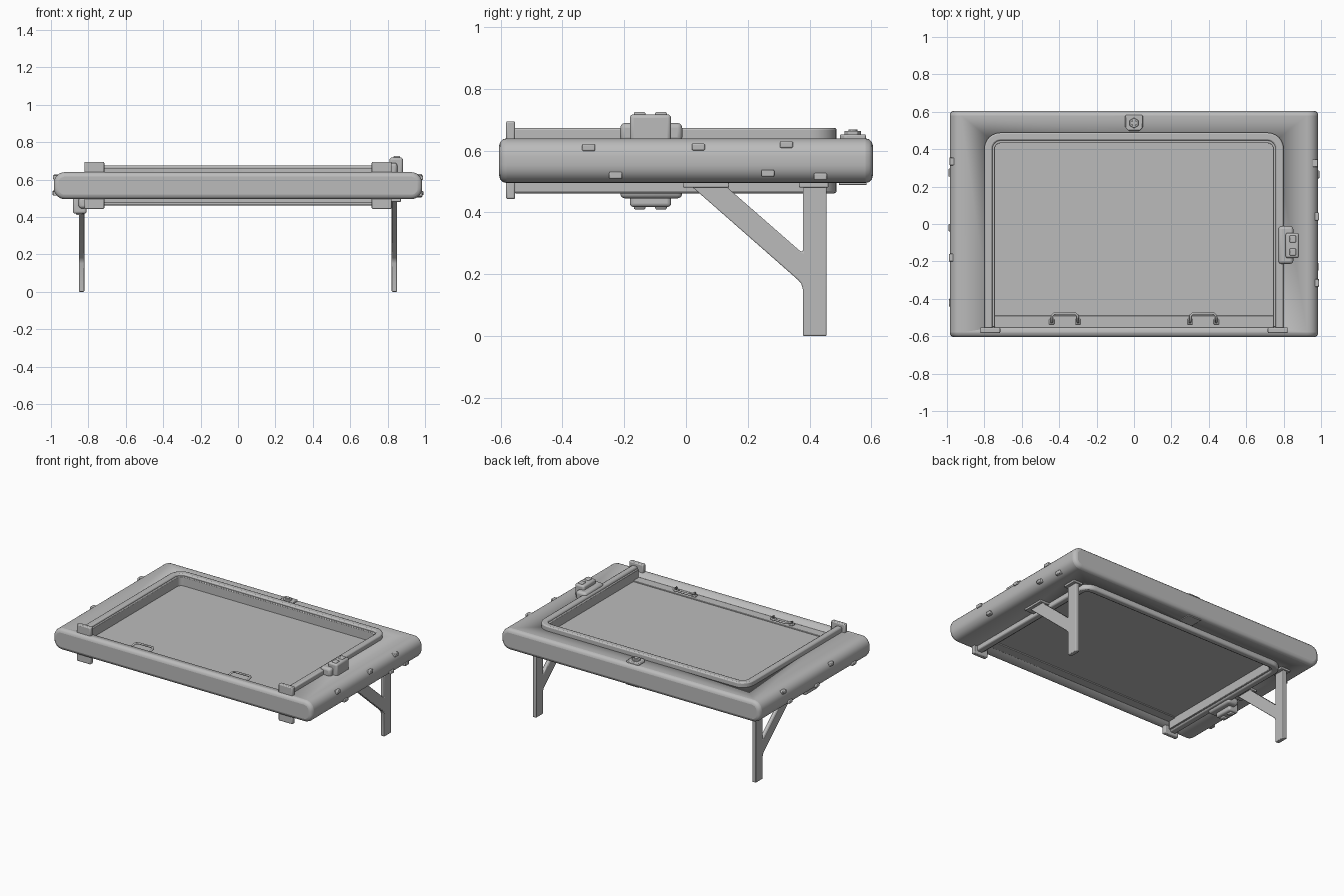
import bpy, math
from mathutils import Vector

if "Cube" in bpy.data.objects:
    bpy.data.objects.remove(bpy.data.objects["Cube"])

grey = bpy.data.materials.new("plain grey")
grey.diffuse_color = (0.5, 0.5, 0.5, 1)
grey.use_nodes = True
grey.node_tree.nodes["Principled BSDF"].inputs["Base Color"].default_value = grey.diffuse_color
ZM = 0.5675  # middle height of the door slab


def finish(ob, bevel=0, seg=2):
    ob.data.materials.append(grey)
    if bevel:
        m = ob.modifiers.new("bevel", 'BEVEL')
        m.width, m.segments, m.limit_method = bevel, seg, 'ANGLE'
    bpy.context.view_layer.objects.active = ob
    ob.select_set(True)
    bpy.ops.object.shade_smooth_by_angle(angle=math.radians(35))
    ob.select_set(False)
    return ob


def prism(name, pts, axis, a, b, bevel=0, seg=2):
    """Outline extruded from a to b along x, y or z."""
    def place(p, t):
        v = list(p)
        v.insert('xyz'.index(axis), t)
        return v
    n = len(pts)
    verts = [place(p, a) for p in pts] + [place(p, b) for p in pts]
    faces = [list(range(n))[::-1], list(range(n, 2 * n))]
    faces += [[i, (i + 1) % n, (i + 1) % n + n, i + n] for i in range(n)]
    me = bpy.data.meshes.new(name)
    me.from_pydata(verts, [], faces)
    ob = bpy.data.objects.new(name, me)
    bpy.context.collection.objects.link(ob)
    bpy.context.view_layer.objects.active = ob
    ob.select_set(True)
    bpy.ops.object.mode_set(mode='EDIT')
    bpy.ops.mesh.select_all(action='SELECT')
    bpy.ops.mesh.normals_make_consistent(inside=False)
    bpy.ops.object.mode_set(mode='OBJECT')
    ob.select_set(False)
    return finish(ob, bevel, seg)


def box(name, x0, x1, y0, y1, z0, z1, bevel=0, seg=2):
    return prism(name, [(x0, y0), (x1, y0), (x1, y1), (x0, y1)], 'z', z0, z1, bevel, seg)


def arc(cx, cy, r, a0, a1, n=7):
    return [(cx + r * math.cos(math.radians(a0 + (a1 - a0) * i / (n - 1))),
             cy + r * math.sin(math.radians(a0 + (a1 - a0) * i / (n - 1)))) for i in range(n)]


def u_frame(name, xo, yo, ro, xi, yi, ri, y0, z0, z1, bevel):
    """U-shaped frame, open toward the front, with rounded back corners."""
    outer = [(xo, y0)] + arc(xo - ro, yo - ro, ro, 0, 90) + arc(ro - xo, yo - ro, ro, 90, 180) + [(-xo, y0)]
    inner = [(xi, y0)] + arc(xi - ri, yi - ri, ri, 0, 90) + arc(ri - xi, yi - ri, ri, 90, 180) + [(-xi, y0)]
    return prism(name, outer + inner[::-1], 'z', z0, z1, bevel)


# Padded slab with rounded ends, cut through by the window opening
ends = []
for sx, sz, a0 in ((1, -1, -90), (1, 1, 0), (-1, 1, 90), (-1, -1, 180)):
    ends += [(sx * 0.925 + 0.06 * math.cos(math.radians(a0 + 90 * i / 6)),
              ZM + sz * 0.0125 + 0.06 * math.sin(math.radians(a0 + 90 * i / 6))) for i in range(7)]
slab = prism("padded_slab", ends, 'y', -0.605, 0.605, 0.024, 3)
cutter = box("opening_cutter", -0.758, 0.758, -0.553, 0.445, 0.3, 0.8)
cutter.hide_render = True
cutter.display_type = 'WIRE'
cut = slab.modifiers.new("opening", 'BOOLEAN')
cut.object, cut.operation, cut.solver = cutter, 'DIFFERENCE', 'EXACT'

# Recessed panel with a sill along the front
box("recessed_panel", -0.759, 0.759, -0.554, 0.446, 0.535, 0.598)
box("front_sill", -0.746, 0.746, -0.554, -0.49, 0.528, 0.605, 0.003)

# Weather seal: raised outer rail and slightly lower inner lip
u_frame("outer_rail", 0.80, 0.488, 0.085, 0.757, 0.446, 0.045, -0.56, 0.462, 0.674, 0.008)
u_frame("inner_lip", 0.762, 0.452, 0.045, 0.744, 0.432, 0.03, -0.55, 0.474, 0.66, 0.003)

for s in (-1, 1):
    # Stop plates closing the rail ends
    x0, x1 = sorted((s * 0.715, s * 0.822))
    for z0, z1 in ((0.63, 0.695), (0.443, 0.505)):
        box("rail_stop", x0, x1, -0.583, -0.553, z0, z1, 0.006)

    # Pull handles above the sill
    cu = bpy.data.curves.new("pull_handle", 'CURVE')
    cu.dimensions = '3D'
    cu.bevel_depth, cu.bevel_resolution, cu.use_fill_caps = 0.007, 1, True
    path = [(-0.07, -0.525, 0.60), (-0.07, -0.525, 0.625), (-0.068, -0.49, 0.63), (-0.055, -0.478, 0.63)]
    path += [(-x, y, z) for x, y, z in path[::-1]]
    sp = cu.splines.new('POLY')
    sp.points.add(len(path) - 1)
    for p, (x, y, z) in zip(sp.points, path):
        p.co = (x + s * 0.37, y, z, 1)
    cu.materials.append(grey)
    bpy.context.collection.objects.link(bpy.data.objects.new("pull_handle", cu))
    for dx in (-0.07, 0.07):
        x = s * 0.37 + dx
        box("handle_foot", x - 0.014, x + 0.014, -0.538, -0.508, 0.60, 0.615, 0.004)

    # Bracket leg: post with a diagonal brace, and its mounting plates
    x0, x1 = sorted((s * 0.822, s * 0.85))
    leg = [(0.378, 0), (0.455, 0), (0.455, 0.49), (0.378, 0.49), (0.378, 0.272), (0.368, 0.276),
           (0.137, 0.478), (0.137, 0.487), (0.015, 0.487), (0.362, 0.182), (0.373, 0.17), (0.378, 0.152)]
    prism("bracket_leg", leg, 'x', x0, x1, 0.004)
    xm = s * 0.836
    box("post_mount", xm - 0.035, xm + 0.035, 0.366, 0.462, 0.481, 0.5, 0.003)
    box("brace_mount", xm - 0.035, xm + 0.035, -0.01, 0.14, 0.481, 0.5, 0.003)

    # Latch: on top at the right, turned underneath at the left
    def latch(name, xa, xb, y0, y1, za, zb, bevel):
        xs = sorted((s * xa, s * xb))
        zs = sorted((ZM + s * za, ZM + s * zb))
        return box(name, *xs, y0, y1, *zs, bevel, 3)
    latch("latch_base", 0.772, 0.852, -0.213, -0.012, 0.06, 0.122, 0.016)
    latch("latch_body", 0.81, 0.882, -0.182, -0.048, 0.06, 0.15, 0.012)
    for y in (-0.15, -0.081):
        latch("latch_button", 0.832, 0.866, y - 0.019, y + 0.019, 0.14, 0.158, 0.006)

# Small clips along both ends
clips = {1: [(-0.315, 0.61), (0.04, 0.612), (0.325, 0.62), (-0.228, 0.52), (0.265, 0.527), (0.435, 0.516)],
         -1: [(0.335, 0.615), (0.275, 0.53), (-0.02, 0.527), (-0.18, 0.612), (-0.42, 0.525)]}
for s, spots in clips.items():
    for y, z in spots:
        # follow the rounded end of the slab
        over = max(0, abs(z - ZM) - 0.0125)
        reach = 0.925 + math.sqrt(max(0, 0.06 ** 2 - over ** 2)) + 0.013
        x0, x1 = sorted((s * (reach - 0.04), s * reach))
        box("end_clip", x0, x1, y - 0.021, y + 0.021, z - 0.011, z + 0.011, 0.004)

# Button plate with a hexagonal button at the back, and a flat plate underneath
plate = [(-0.047, 0.582), (-0.047, 0.515), (-0.03, 0.498), (0.03, 0.498), (0.047, 0.515), (0.047, 0.582)]
prism("button_plate", plate, 'z', 0.63, 0.653, 0.005)
hexagon = [(0.028 * math.sin(k * math.pi / 3), 0.54 + 0.028 * math.cos(k * math.pi / 3)) for k in range(6)]
prism("hex_button", hexagon, 'z', 0.645, 0.664, 0.003)
prism("button_cap", arc(0, 0.54, 0.015, 0, 330, 12), 'z', 0.655, 0.669, 0.002)
box("under_plate", -0.05, 0.05, 0.495, 0.585, 0.489, 0.5, 0.002)
